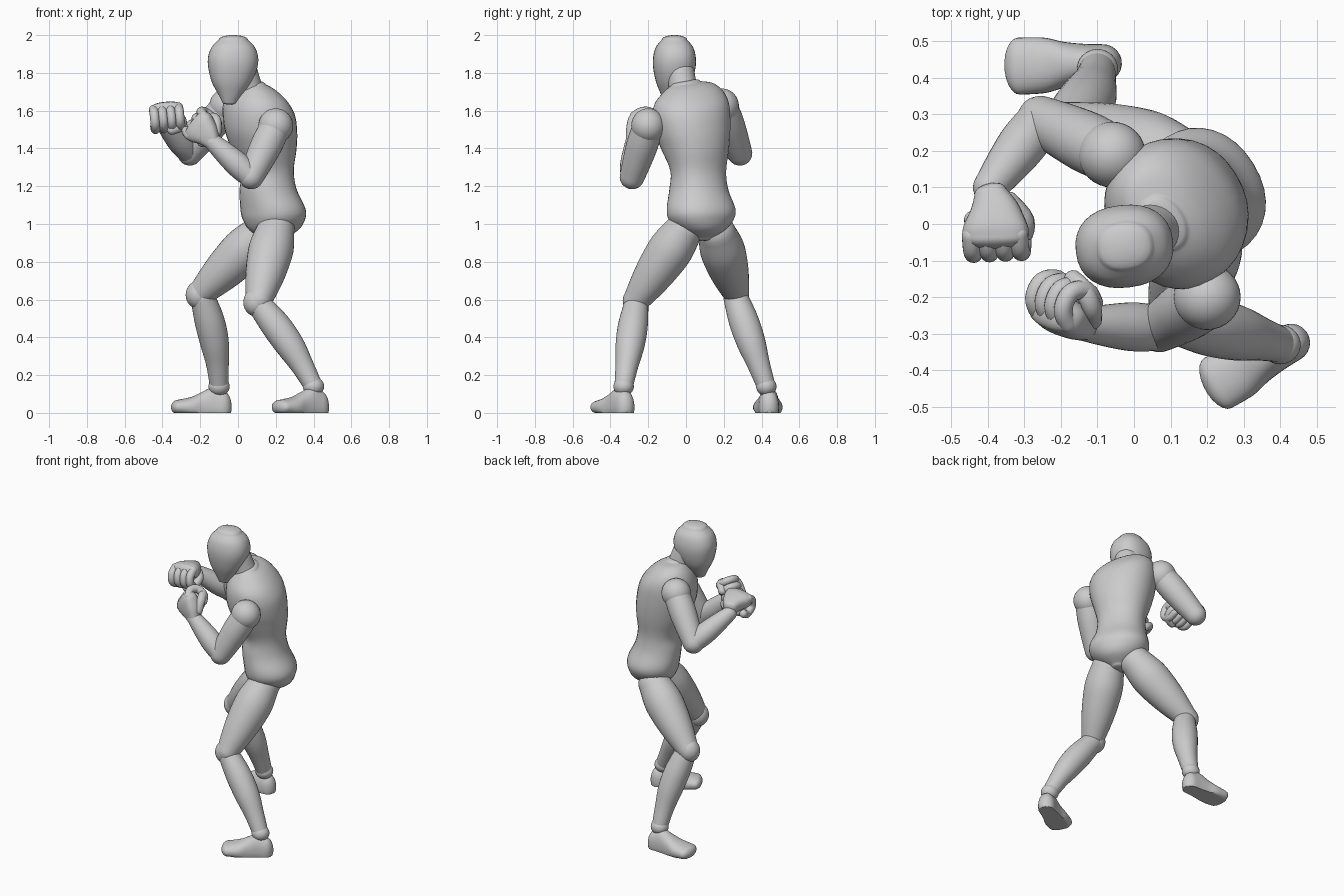
import bpy, bmesh, math
from mathutils import Vector as V

cube = bpy.data.objects.get("Cube")
if cube:
    bpy.data.objects.remove(cube, do_unlink=True)

grey = bpy.data.materials.new("matte grey")
grey.use_nodes = True
COLOUR = (0.6, 0.6, 0.6, 1)
grey.diffuse_color = COLOUR
grey.node_tree.nodes["Principled BSDF"].inputs["Base Color"].default_value = COLOUR
UP = V((0, 0, 1))


def spline(rows, steps):
    """Smooth curve through rows of numbers."""
    rows = [V(r) for r in rows]
    out = []
    for i in range(len(rows) - 1):
        p1, p2 = rows[i], rows[i + 1]
        m1 = (p2 - rows[max(i - 1, 0)]) / 2
        m2 = (rows[min(i + 2, len(rows) - 1)] - p1) / 2
        for k in range(steps):
            t = k / steps
            a, b = t * t * (3 - 2 * t), t * (1 - t)
            out.append(p1 * (1 - a) + p2 * a + m1 * (b * (1 - t)) - m2 * (b * t))
    return out + [rows[-1]]


def loft(name, rows, side, level=False, power=2.0, cap=1.0, floor=False, segs=32, steps=5):
    """Skin over rings (x, y, z, half width, half depth, sideways tilt), with domed ends."""
    rings = spline([tuple(r) + (0,) * (6 - len(r)) for r in rows], steps)
    frames = []
    for i, r in enumerate(rings):
        c = V(r[:3])
        t = V(rings[min(i + 1, len(rings) - 1)][:3]) - V(rings[max(i - 1, 0)][:3])
        t = UP.copy() if level else t.normalized()
        u = V(side)
        u = (u - t * u.dot(t)).normalized()
        frames.append((c, t, u, t.cross(u), r[3], r[4], r[5]))

    def dome(f, sign):
        c, t, u, v, a, b, s = f
        for k in range(1, 6):
            q = k * math.pi / 11
            yield (c + t * (sign * cap * min(a, b) * math.sin(q)), t, u, v,
                   a * math.cos(q), b * math.cos(q), s)
    frames = list(dome(frames[0], -1))[::-1] + frames + list(dome(frames[-1], 1))

    bm = bmesh.new()
    loops = []
    for c, t, u, v, a, b, s in frames:
        loop = []
        for k in range(segs):
            q = 2 * math.pi * k / segs
            x, y = (math.copysign(abs(w) ** (2 / power), w) for w in (math.cos(q), math.sin(q)))
            p = c + u * (a * x) + v * (b * y) + UP * (s * a * x)
            if floor:
                p.z = max(p.z, 0)
            loop.append(bm.verts.new(p))
        loops.append(loop)
    for lo, hi in zip(loops, loops[1:]):
        for k in range(segs):
            j = (k + 1) % segs
            bm.faces.new((lo[k], lo[j], hi[j], hi[k]))
    bm.faces.new(loops[0][::-1])
    bm.faces.new(loops[-1])
    return finish(name, bm)


def finish(name, bm):
    bmesh.ops.recalc_face_normals(bm, faces=bm.faces)
    mesh = bpy.data.meshes.new(name)
    bm.to_mesh(mesh)
    bm.free()
    mesh.materials.append(grey)
    ob = bpy.data.objects.new(name, mesh)
    bpy.context.collection.objects.link(ob)
    bpy.ops.object.select_all(action='DESELECT')
    ob.select_set(True)
    bpy.context.view_layer.objects.active = ob
    bpy.ops.object.shade_smooth_by_angle(angle=math.radians(50))
    return ob


def limb(name, start, end, radii, bow=(0, 0, 0)):
    """Tapered limb with evenly spaced radii, bowed in the middle."""
    a, b, n = V(start), V(end), len(radii) - 1
    rows = []
    for i, r in enumerate(radii):
        p = a.lerp(b, i / n) + V(bow) * math.sin(math.pi * i / n)
        rows.append((*p, r, r))
    loft(name, rows, (0.53, -0.85, 0.1))


def ball(name, centre, size):
    bm = bmesh.new()
    bmesh.ops.create_uvsphere(bm, u_segments=32, v_segments=20, radius=1)
    for v in bm.verts:
        v.co = V(centre) + V([p * s for p, s in zip(v.co, size)])
    finish(name, bm)


def fist(side, wrist, aim, back, thumb_sign):
    """Closed hand: palm, four curled fingers and a thumb."""
    w, h = V(wrist), V(aim).normalized()
    n = V(back)
    n = (n - h * n.dot(h)).normalized()
    t = h.cross(n) * thumb_sign

    def at(along, across, out):
        return w + h * along + t * across + n * out
    palm = [(0, 0, .045, .042), (.05, .01, .07, .05), (.1, .012, .09, .052), (.13, .012, .088, .045)]
    loft(side + "_palm", [(*at(s, o, 0), a, b) for s, o, a, b in palm], t, power=2.6, cap=.6)
    for i, finger in enumerate(("little", "ring", "middle", "index")):
        x = -.055 + i * .044
        path = [(.12, .012), (.155, -.02), (.15, -.07), (.1, -.09), (.06, -.065)]
        loft(f"{side}_{finger}_finger", [(*at(s, x, o), .025, .026) for s, o in path],
             t, segs=16, steps=4)
    path = [(.02, .05, -.02), (.07, .09, -.05), (.11, .075, -.09), (.12, .03, -.105)]
    loft(side + "_thumb", [(*at(*p), .027, .025) for p in path], n, segs=16, steps=4)


# Torso, turned with the left shoulder dropped
LEFT = (0.53, -0.85, 0)
loft("torso", [
    (.185, .08, .925, .05, .06), (.19, .08, .965, .12, .125), (.19, .08, 1.02, .172, .155),
    (.185, .08, 1.08, .185, .162), (.16, .068, 1.18, .157, .145), (.155, .065, 1.28, .15, .132),
    (.135, .05, 1.4, .178, .168, -.06), (.12, .035, 1.5, .2, .185, -.12),
    (.11, .025, 1.6, .208, .178, -.18), (.1, .015, 1.67, .19, .145, -.2),
    (.09, .01, 1.72, .14, .1, -.2), (.08, .0, 1.745, .08, .06, -.15)],
    LEFT, level=True, power=2.15, cap=.3)

# Neck and egg-shaped head
loft("neck", [(.075, 0, 1.66, .085, .085), (.055, -.015, 1.72, .075, .075),
              (.03, -.03, 1.8, .075, .075)], LEFT)
loft("head", [
    (-.045, -.08, 1.645, .034, .038), (-.04, -.072, 1.69, .062, .066),
    (-.034, -.065, 1.75, .092, .104), (-.028, -.062, 1.82, .11, .128),
    (-.026, -.061, 1.88, .112, .133), (-.025, -.061, 1.935, .098, .115),
    (-.025, -.061, 1.975, .067, .078)],
    (.12, -1, 0), level=True, power=2.3, cap=.38)

# Arms: shoulder balls, upper arms, forearms and fists
arms = {
    "left": ((.2, -.2, 1.52), (.07, -.285, 1.25), (-.135, -.275, 1.435)),
    "right": ((-.06, .19, 1.625), (-.255, .285, 1.375), (-.395, .1, 1.54)),
}
for side, (shoulder, elbow, wrist) in arms.items():
    ball(side + "_shoulder", shoulder, (.092, .09, .092))
    limb(side + "_upper_arm", shoulder, elbow, (.08, .084, .077, .066))
    limb(side + "_forearm", elbow, wrist, (.062, .067, .059, .046))
fist("left", (-.135, -.275, 1.435), (-.7, .25, .62), (-.35, -.9, 0), 1)
fist("right", (-.393, .085, 1.575), (0.02, -1, .2), (-.1, .2, 1), -1)

# Legs: thighs, kneecaps, shins
legs = {
    "left": ((.2, -.01, .97), (.11, -.265, .595), (.4, -.33, .14)),
    "right": ((.12, .165, .95), (-.195, .265, .635), (-.1, .425, .14)),
}
for side, (hip, knee, ankle) in legs.items():
    limb(side + "_thigh", hip, knee, (.1, .118, .112, .095, .07))
    ball(side + "_kneecap", V(knee) + V((-.012, 0, -.01)), (.07, .068, .075))
    limb(side + "_shin", V(knee) + V((.01, 0, -.03)), ankle, (.066, .079, .076, .06, .049),
         bow=(.018, 0, 0))
    ball(side + "_ankle", ankle, (.056, .054, .05))


def foot(name, heel, toe):
    """Shoe-like foot with a flat sole."""
    a, b = V((*heel, .03)), V((*toe, .03))
    side = (b - a).cross(UP)
    shape = [(0, .052, .088), (.22, .055, .105), (.45, .062, .082), (.7, .076, .055), (1, .078, .04)]
    loft(name, [(*a.lerp(b, s), w, h) for s, w, h in shape], side, power=2.2, floor=True, cap=1.0)


foot("left_foot", (.43, -.325), (.23, -.435))
foot("right_foot", (-.085, .44), (-.315, .432))
